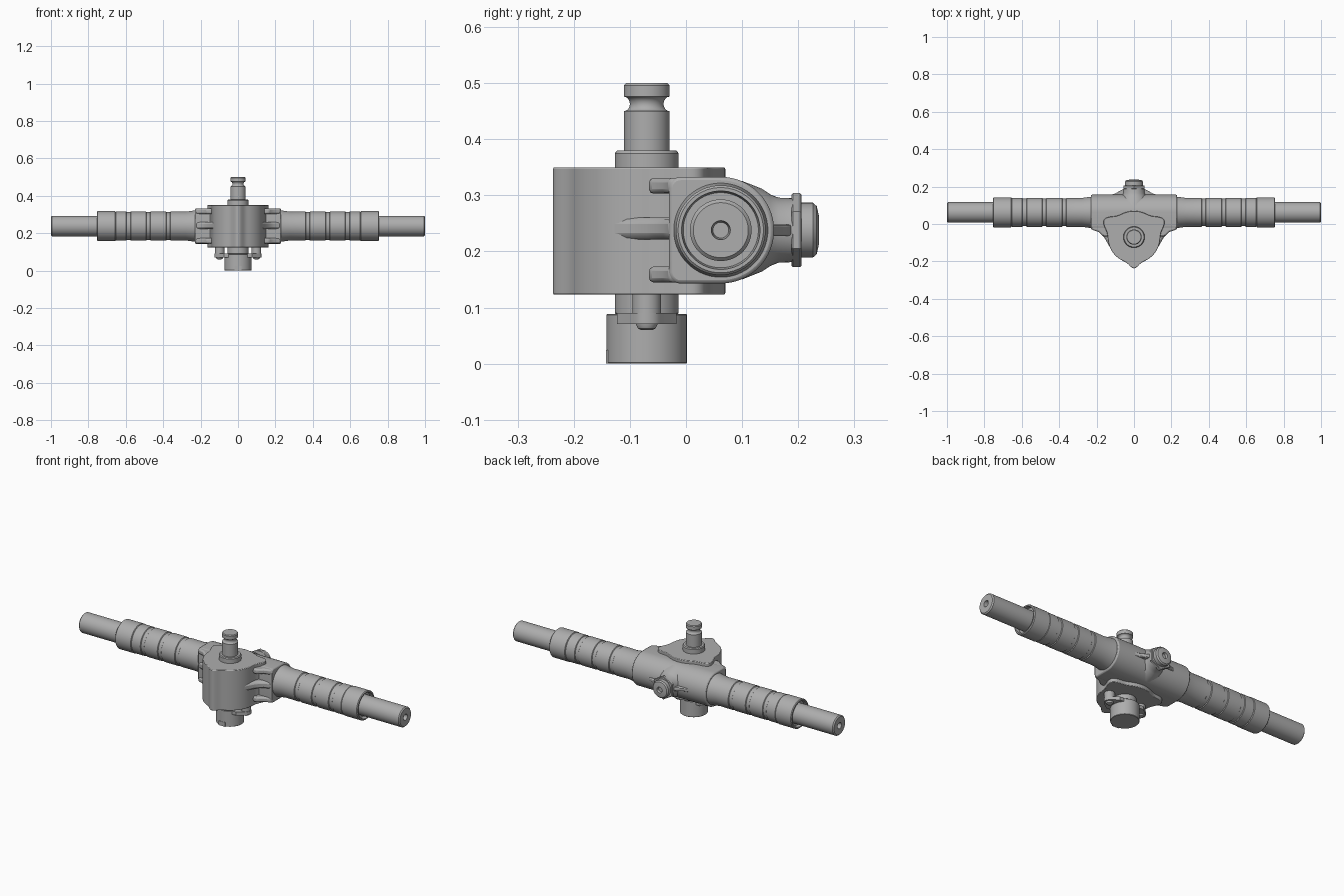
import bpy, bmesh, math
from mathutils import Matrix, Vector

cube = bpy.data.objects.get("Cube")
if cube:
    bpy.data.objects.remove(cube, do_unlink=True)

# Single grey metal
metal = bpy.data.materials.new("grey metal")
metal.use_nodes = True
GREY = (0.42, 0.42, 0.42, 1)
metal.diffuse_color = GREY
metal.node_tree.nodes["Principled BSDF"].inputs["Base Color"].default_value = GREY

AXIS_Y, AXIS_Z = 0.062, 0.238      # rack bar axis
PIN_Y = -0.07                      # pinion axis


def finish(name, bm, bevel=0):
    bmesh.ops.recalc_face_normals(bm, faces=bm.faces)
    mesh = bpy.data.meshes.new(name)
    bm.to_mesh(mesh)
    bm.free()
    ob = bpy.data.objects.new(name, mesh)
    bpy.context.collection.objects.link(ob)
    mesh.materials.append(metal)
    if bevel:
        mod = ob.modifiers.new("soft edges", 'BEVEL')
        mod.width, mod.segments, mod.limit_method = bevel, 2, 'ANGLE'
        mod.angle_limit = math.radians(40)
    bpy.ops.object.select_all(action='DESELECT')
    ob.select_set(True)
    bpy.context.view_layer.objects.active = ob
    bpy.ops.object.shade_smooth_by_angle(angle=math.radians(35))
    return ob


def lathe(name, profile, axis, origin, sides=48):
    """Turn (distance along axis, radius) points into a capped round part."""
    bm = bmesh.new()
    turn = Vector((0, 0, 1)).rotation_difference(Vector(axis)).to_matrix()
    rings = []
    for d, r in profile:
        ring = []
        for i in range(sides):
            a = math.tau * (i + 0.5) / sides
            ring.append(bm.verts.new(turn @ Vector((r * math.cos(a), r * math.sin(a), d)) + Vector(origin)))
        rings.append(ring)
    for lo, hi in zip(rings, rings[1:]):
        for i in range(sides):
            j = (i + 1) % sides
            bm.faces.new((lo[i], lo[j], hi[j], hi[i]))
    bm.faces.new(rings[0])
    bm.faces.new(rings[-1])
    return finish(name, bm)


def prism(name, outline, start, depth, axis='Z', bevel=0):
    """Extrude an outline: XY pairs along z, or YZ pairs along x."""
    bm = bmesh.new()
    place = (lambda a, b: (a, b, start)) if axis == 'Z' else (lambda a, b: (start, a, b))
    face = bm.faces.new([bm.verts.new(place(a, b)) for a, b in outline])
    geom = bmesh.ops.extrude_face_region(bm, geom=[face])["geom"]
    move = Vector((0, 0, depth)) if axis == 'Z' else Vector((depth, 0, 0))
    bmesh.ops.translate(bm, vec=move, verts=[g for g in geom if isinstance(g, bmesh.types.BMVert)])
    return finish(name, bm, bevel)


def arc(cx, cy, r, a0, a1, n):
    return [(cx + r * math.cos(math.radians(a0 + (a1 - a0) * i / n)),
             cy + r * math.sin(math.radians(a0 + (a1 - a0) * i / n))) for i in range(n + 1)]


# Central housing: round at the back, square at the front
body = arc(AXIS_Y, AXIS_Z, 0.095, -90, 90, 32)
body += arc(-0.01, 0.313, 0.02, 90, 180, 6) + arc(-0.01, 0.163, 0.02, 180, 270, 6)
prism("rack_housing", body, -0.23, 0.46, 'X', 0.006)

# Pinion hub: round with three lobes
hub = []
for i in range(144):
    a = math.tau * i / 144
    r = 0.14
    for centre, height, width in ((-90, 0.027, 11), (30, 0.045, 15), (150, 0.045, 15)):
        off = (math.degrees(a) - centre + 180) % 360 - 180
        r += height * math.exp(-(off / width) ** 2)
    hub.append((r * math.cos(a), PIN_Y + r * math.sin(a)))
prism("pinion_hub", hub, 0.123, 0.227, 'Z', 0.003)

# Input shaft, collar and bottom cap
shaft = [(0.34, 0.057), (0.375, 0.057), (0.38, 0.053), (0.38, 0.041), (0.45, 0.041)]
shaft += [(0.463 - 0.013 * math.cos(t * math.pi / 8), 0.041 - 0.011 * math.sin(t * math.pi / 8)) for t in range(1, 8)]
shaft += [(0.476, 0.041), (0.496, 0.041), (0.5, 0.037)]
lathe("input_shaft", shaft, (0, 0, 1), (0, PIN_Y, 0))
lathe("lower_neck", [(0.085, 0.052), (0.09, 0.057), (0.13, 0.057)], (0, 0, 1), (0, PIN_Y, 0))
lathe("bottom_cap", [(0, 0.07), (0.002, 0.072), (0.087, 0.072), (0.089, 0.07)], (0, 0, 1), (0, PIN_Y, 0))
prism("cap_tab", [(-0.02, -0.143), (0.02, -0.143), (0.02, -0.12), (-0.02, -0.12)], 0, 0.024)

for side, s in (("left", 1), ("right", -1)):
    # Cap bolts under the hub
    bolt = (s * 0.098, PIN_Y, 0)
    lathe(side + "_bolt_post", [(0.08, 0.026), (0.13, 0.026)], (0, 0, 1), bolt, 24)
    ear = [(s * x, y) for x, y in [(0.05, -0.123), (0.075, -0.123)] +
           arc(0.098, PIN_Y, 0.028, -60, 60, 10) + [(0.075, -0.017), (0.05, -0.017)]]
    prism(side + "_cap_ear", ear, 0.071, 0.019)
    lathe(side + "_bolt_dome", [(0.06, 0.01), (0.063, 0.016), (0.071, 0.02), (0.08, 0.02)], (0, 0, 1), bolt, 24)

    # Gussets between hub and housing flange
    web = [(0.1, 0.02), (0.23, 0.02), (0.23, -0.028), (0.19, -0.042), (0.16, -0.07), (0.14, -0.105), (0.118, -0.145), (0.08, -0.145)]
    prism(side + "_middle_web", [(s * x, y) for x, y in web], 0.221, 0.04, 'Z', 0.012)
    lip = [(0.1, 0.02), (0.228, 0.02), (0.228, -0.03), (0.19, -0.042), (0.165, -0.066), (0.1, -0.066)]
    for level, z in (("upper", 0.303), ("lower", 0.145)):
        prism(side + "_" + level + "_lip", [(s * x, y) for x, y in lip], z, 0.028, 'Z', 0.008)

    # Tube with grooves and a recessed open end
    tube = [(0.2, 0.088), (0.23, 0.084), (0.28, 0.077)]
    for x in (0.36, 0.467, 0.573):
        tube += [(x, 0.078), (x + 0.003, 0.074), (x + 0.022, 0.074), (x + 0.025, 0.078)]
    tube += [(0.652, 0.078), (0.654, 0.076), (0.657, 0.08), (0.751, 0.08), (0.755, 0.076),
             (0.755, 0.07), (0.735, 0.067), (0.735, 0.05)]
    lathe(side + "_tube", tube, (s, 0, 0), (0, AXIS_Y, AXIS_Z))

    # Rack bar end with a centre hole
    rod = [(0.7, 0.055), (0.994, 0.055), (1, 0.049), (1, 0.017), (0.97, 0.014)]
    lathe(side + "_rack_bar", rod, (s, 0, 0), (0, AXIS_Y, AXIS_Z))

    # Ribs beside the rear boss
    rib = [(s * x, y) for x, y in ((0.03, 0.12), (0.15, 0.15), (0.1, 0.163), (0.075, 0.178), (0.055, 0.188), (0.03, 0.188))]
    prism(side + "_boss_rib", rib, 0.228, 0.02, 'Z', 0.004)

# Rear adjuster boss, lock nut and plug
lathe("rear_boss", [(0.1, 0.088), (0.135, 0.074), (0.15, 0.064), (0.165, 0.058), (0.192, 0.057)], (0, 1, 0), (0, 0, AXIS_Z))
lathe("lock_nut", [(0.188, 0.063), (0.191, 0.066), (0.203, 0.066), (0.206, 0.063)], (0, 1, 0), (0, 0, AXIS_Z), 6)
lathe("adjuster_plug", [(0.2, 0.049), (0.226, 0.049), (0.233, 0.043), (0.237, 0.025), (0.237, 0.016), (0.225, 0.013)],
      (0, 1, 0), (0, 0, AXIS_Z))
